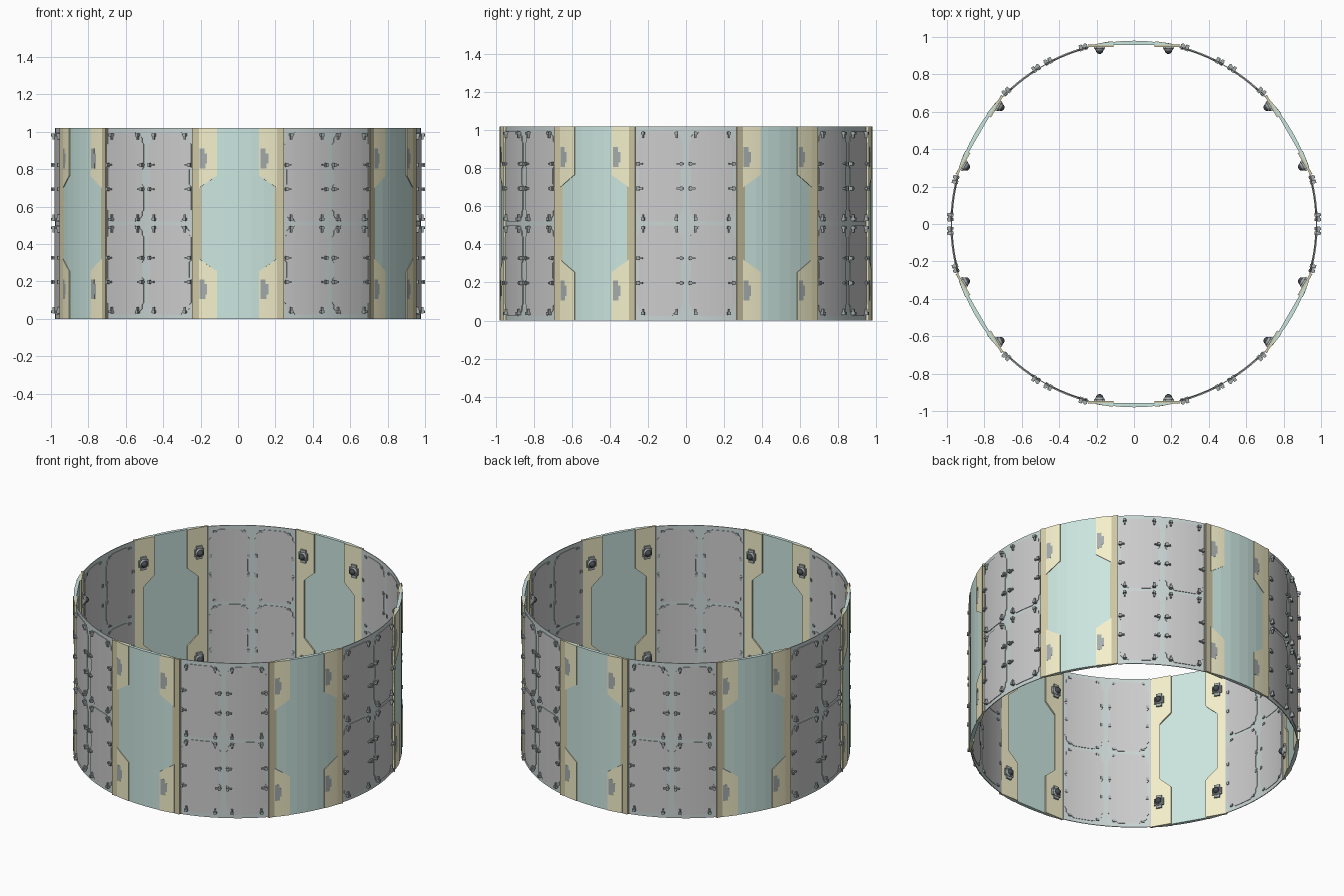
import bpy, bmesh, math
from mathutils import Matrix, Vector

if "Cube" in bpy.data.objects:
    bpy.data.objects.remove(bpy.data.objects["Cube"])

R, H = 0.98, 1.02          # ring radius and height
MID = 0.513                # arc length from glass centre to grey centre (30 degrees)
DEG = R * math.pi / 180


def material(name, rgb):
    m = bpy.data.materials.new(name)
    m.diffuse_color = (*rgb, 1)
    m.use_nodes = True
    m.node_tree.nodes["Principled BSDF"].inputs["Base Color"].default_value = m.diffuse_color
    return m


TEAL = material("teal", (0.60, 0.79, 0.74))
YELLOW = material("yellow", (0.91, 0.87, 0.60))
OCHRE = material("ochre", (0.62, 0.58, 0.38))
SEAM = material("seam", (0.58, 0.66, 0.65))
DARK = material("dark_metal", (0.38, 0.42, 0.42))
BLACK = material("black", (0.06, 0.07, 0.08))
PANEL = material("panel", (0.76, 0.76, 0.76))


def finish(name, bm, mat, smooth=True):
    """Make one sector part and repeat it six times around the ring."""
    bmesh.ops.recalc_face_normals(bm, faces=bm.faces[:])
    me = bpy.data.meshes.new(name)
    bm.to_mesh(me)
    bm.free()
    me.materials.append(mat)
    ob = bpy.data.objects.new(name, me)
    bpy.context.collection.objects.link(ob)
    if smooth:
        bpy.ops.object.select_all(action='DESELECT')
        ob.select_set(True)
        bpy.context.view_layer.objects.active = ob
        bpy.ops.object.shade_smooth_by_angle(angle=math.radians(25))
    for k in range(1, 6):
        c = ob.copy()
        c.rotation_euler.z = k * math.pi / 3
        bpy.context.collection.objects.link(c)


def slab(name, polys, r0, r1, mat, inset=0, step=2, flat0=False, flat1=False, smooth=True):
    """Outlines in (arc length, z) wrapped round the ring between r0 and r1.
    flat0 / flat1 make that side a flat chord instead of an arc."""
    bm = bmesh.new()
    for p in polys:
        bm.faces.new([bm.verts.new((u, 0, z)) for u, z in p])
    if inset:
        faces = bm.faces[:]
        rim = bmesh.ops.inset_individual(bm, faces=faces, thickness=inset)["faces"]
        bmesh.ops.delete(bm, geom=rim, context='FACES')
    for i in range(-20, 60):
        bmesh.ops.bisect_plane(bm, geom=bm.verts[:] + bm.edges[:] + bm.faces[:],
                               plane_co=(i * step * DEG, 0, 0), plane_no=(1, 0, 0))
    ext = bmesh.ops.extrude_face_region(bm, geom=bm.faces[:])["geom"]
    for v in ext:
        if isinstance(v, bmesh.types.BMVert):
            v.co.y = 1
    for v in bm.verts:
        a = v.co.x / R
        ra = r0 / math.cos(a) if flat0 else r0
        rb = r1 / math.cos(a) if flat1 else r1
        r = rb if v.co.y > 0.5 else ra
        v.co = (r * math.sin(a), -r * math.cos(a), v.co.z)
    finish(name, bm, mat, smooth)


def rect(u0, u1, z0, z1):
    return [(u0, z0), (u1, z0), (u1, z1), (u0, z1)]


def four(p):
    """Mirror an outline left-right and top-bottom."""
    return [[(s * u, z if t else H - z) for u, z in p] for s in (1, -1) for t in (1, 0)]


def place(u, r, z):
    """Local frame on the ring: x along the arc, y inward, z up."""
    a = u / R
    return Matrix.Translation((r * math.sin(a), -r * math.cos(a), z)) @ Matrix.Rotation(a, 4, 'Z')


def box(bm, frame, size, off=(0, 0, 0)):
    bmesh.ops.create_cube(bm, size=1, matrix=frame @ Matrix.Translation(off) @ Matrix.Diagonal((*size, 1)))


# teal window: faceted outside, flat inside
slab("teal_window", [rect(-0.209, 0.209, 0, H)], 0.957, R, TEAL, step=4, flat0=True, smooth=False)

# yellow corner brackets on the outside, dark rim with a lighter face
corner = [(0.113, H), (0.113, 0.765), (0.209, 0.70), (0.209, H)]
slab("bracket_rim", four(corner), 0.975, 0.982, OCHRE)
slab("bracket_face", four(corner), 0.975, 0.9835, YELLOW, inset=0.011)

# yellow frame on the inside: wide at the ends, narrow in the middle
frame = [(0.113, H), (0.113, 0.765), (0.185, 0.70), (0.185, 0.32), (0.113, 0.255),
         (0.113, 0), (0.245, 0), (0.245, H)]
frames = [frame, [(-u, z) for u, z in frame]]
slab("inner_frame_rim", frames, 0.950, 0.960, OCHRE, flat0=True, flat1=True)
slab("inner_frame_face", frames, 0.947, 0.956, YELLOW, inset=0.01, flat0=True, flat1=True)

# small grey patches on the outer brackets
patches = []
for u in (0.140, -0.187):
    for z in (0.86, 0.16):
        patches.append([(u - 0.02, z - 0.055), (u + 0.012, z - 0.055), (u + 0.012, z - 0.03),
                        (u + 0.022, z - 0.03), (u + 0.022, z + 0.025), (u + 0.008, z + 0.025),
                        (u + 0.008, z + 0.05), (u - 0.02, z + 0.05)])
slab("bracket_patch", patches, 0.980, 0.9842, DARK)

# lamps on the inner frame: grey mount and black dome
mount, dome = bmesh.new(), bmesh.new()
for u in (0.188, -0.188):
    for z in (0.86, 0.16):
        f = place(u, 0.947 / math.cos(u / R), z)
        f = Matrix.Translation(f.translation)
        box(mount, f, (0.06, 0.014, 0.045), (0, 0.003, 0))
        box(mount, f, (0.036, 0.014, 0.085), (0, 0.003, 0))
        turn = Matrix.Rotation(-math.pi / 2, 4, 'X')
        bmesh.ops.create_cone(mount, cap_ends=True, segments=16, radius1=0.028, radius2=0.022,
                              depth=0.012, matrix=f @ Matrix.Translation((0, 0.014, 0)) @ turn)
        bmesh.ops.create_uvsphere(dome, u_segments=16, v_segments=8, radius=0.02,
                                  matrix=f @ Matrix.Translation((0, 0.018, 0)) @ turn)
finish("lamp_mount", mount, DARK)
finish("lamp_dome", dome, BLACK)

# grey wall: thin backing, side strips
slab("wall_backing", [rect(0.245, 2 * MID - 0.245, 0, H)], 0.973, 0.978, SEAM)
slab("wall_side_strip", [rect(0.209, 0.25, 0, H), rect(2 * MID - 0.25, 2 * MID - 0.209, 0, H)],
     0.976, 0.981, PANEL)

# four notched panels per wall, showing on both faces
quarter = [(0.111, 0), (0.111, 0.04), (0.123, 0.052), (0.123, 0.175), (0.112, 0.187),
           (0.112, 0.208), (0.100, 0.220), (0.078, 0.220), (0.066, 0.238), (0, 0.238)]
right = quarter[1:-1]
outline = (right + [(-u, v) for u, v in reversed(right)]
           + [(-u, -v) for u, v in right] + [(u, -v) for u, v in reversed(right)])
centres = [(MID + s * 0.138, z) for s in (1, -1) for z in (0.262, H - 0.262)]
slab("wall_panel", [[(cu + u, cz + v) for u, v in outline] for cu, cz in centres],
     0.970, 0.982, PANEL)

# clips that pass through the wall along the panel edges
clips = bmesh.new()
for cu, cz in centres:
    for s in (1, -1):
        for t in (1, -1):
            side = place(cu + s * 0.114, 0.983, cz + t * 0.065)
            box(clips, side, (0.014, 0.034, 0.020))
            box(clips, side, (0.036, 0.022, 0.009), (-s * 0.008, 0, 0))
            end = place(cu + s * 0.088, 0.983, cz + t * 0.225)
            box(clips, end, (0.018, 0.034, 0.014))
            box(clips, end, (0.009, 0.022, 0.034), (0, 0, -t * 0.008))
finish("panel_clip", clips, DARK, smooth=False)
